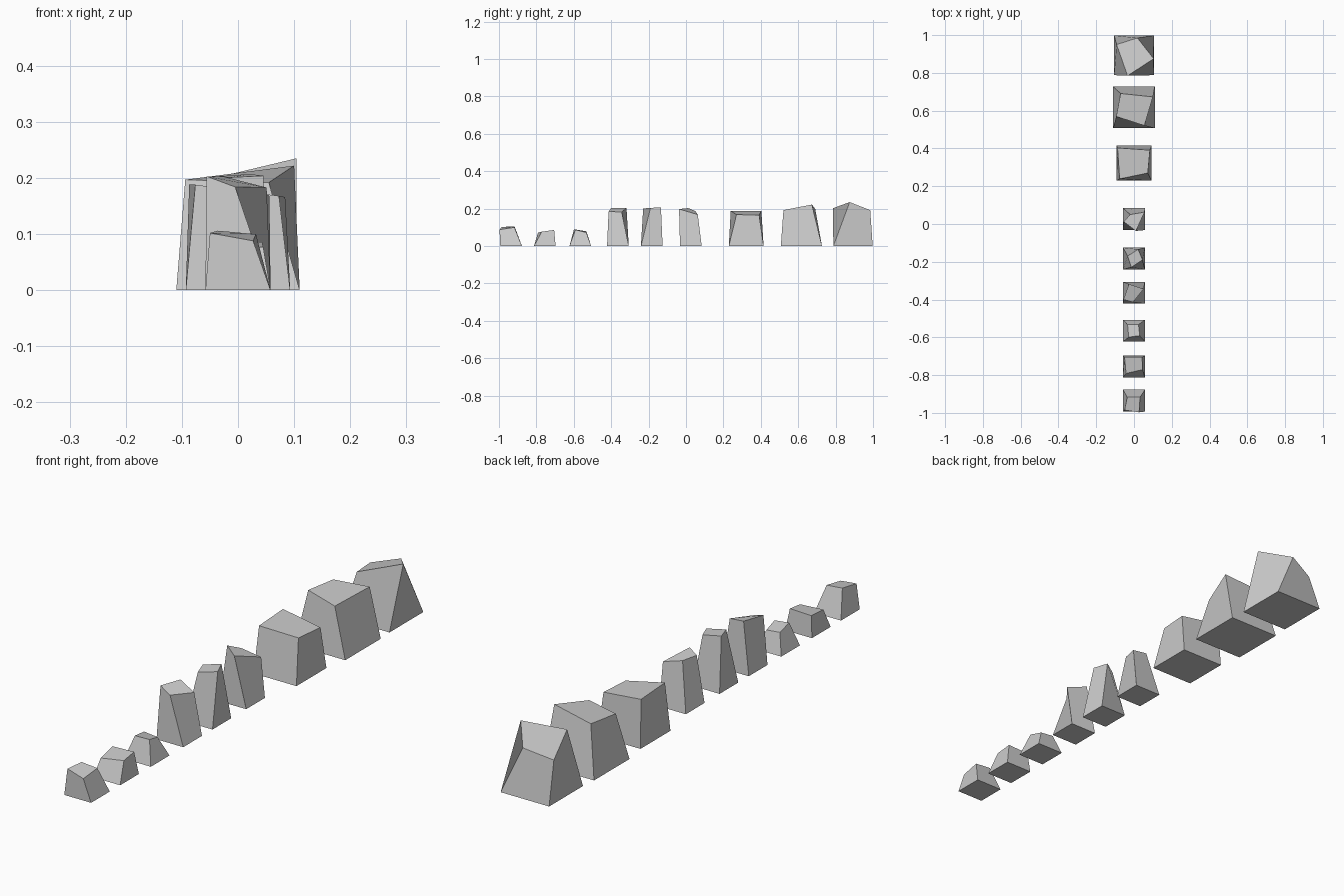
import bpy
import bmesh


def stone(name, y, half, tops):
    """Square-footed block whose top is twisted, tapered and tilted.
    tops: x, y offset, height at front-left, front-right, back-right, back-left."""
    bm = bmesh.new()
    bmesh.ops.create_cube(bm, size=2)
    order = [(-1, -1), (1, -1), (1, 1), (-1, 1)]
    for v in bm.verts:
        sx, sy = round(v.co.x), round(v.co.y)
        if v.co.z > 0:
            dx, dy, z = tops[order.index((sx, sy))]
            v.co = (dx, dy, z)
        else:
            v.co = (sx * half, sy * half, 0)
    mesh = bpy.data.meshes.new(name)
    bm.to_mesh(mesh)
    bm.free()
    ob = bpy.data.objects.new(name, mesh)
    ob.location.y = y
    bpy.context.collection.objects.link(ob)


# Three low stones at the front of the row
low = [
    (-.935, [(-.05, -.05, .102), (.027, -.062, .088), (.032, .018, .10), (-.036, .018, .106)]),
    (-.755, [(-.042, -.036, .072), (.045, -.016, .077), (.043, .05, .086), (-.05, .05, .083)]),
    (-.565, [(-.028, -.034, .09), (.03, -.026, .087), (.024, .032, .073), (-.034, .032, .079)]),
]

# Three tall slim stones in the middle
tall = [
    (-.364, [(-.056, -.036, .203), (-.005, -.05, .184), (.051, .02, .183), (-.027, .046, .203)]),
    (-.183, [(-.014, -.046, .201), (.045, -.007, .204), (.022, .049, .207), (-.034, .013, .203)]),
    (.026, [(-.055, -.014, .203), (.01, -.063, .198), (.056, .037, .168), (-.02, .024, .187)]),
]

for prefix, row in (("low_stone", low), ("tall_stone", tall)):
    for i, (y, tops) in enumerate(row, 1):
        stone(f"{prefix}_{i}", y, .058, tops)

# Three wide boulders at the back
wide = [
    (.322, .093, [(-.076, -.083, .188), (.073, -.052, .168), (.084, .069, .166), (-.087, .081, .188)]),
    (.617, .110, [(-.094, -.048, .197), (.055, -.096, .192), (.10, .056, .222), (-.071, .074, .198)]),
    (.893, .105, [(-.034, -.108, .202), (.104, -.018, .235), (.018, .092, .192), (-.092, .057, .16)]),
]
for i, (y, half, tops) in enumerate(wide, 1):
    stone(f"wide_boulder_{i}", y, half, tops)
